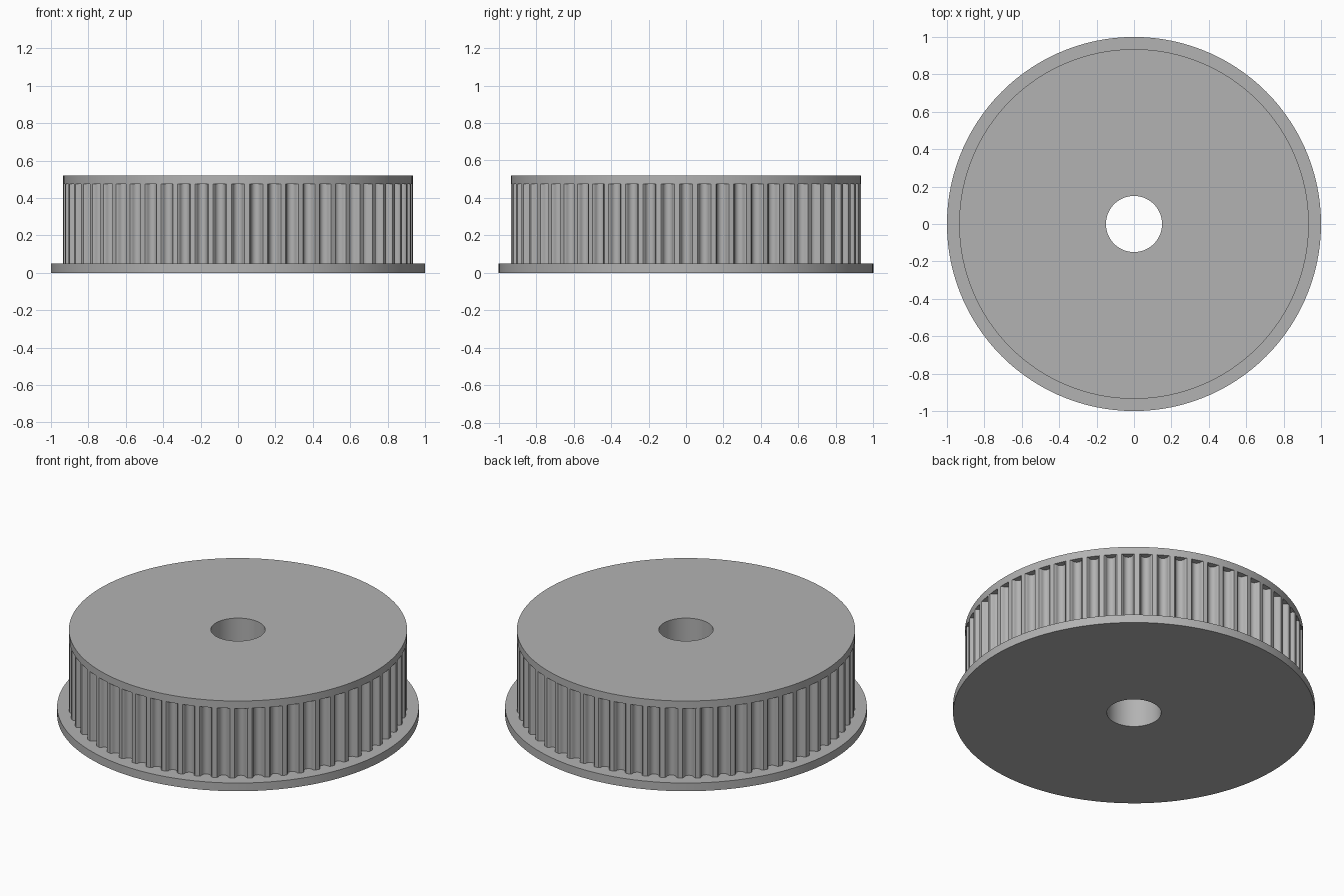
import bpy, bmesh, math

cube = bpy.data.objects.get("Cube")
if cube:
    bpy.data.objects.remove(cube)

TEETH = 60
BORE = 0.15
RIM = 0.935

grey = bpy.data.materials.new("plain grey")
grey.use_nodes = True
colour = (0.45, 0.45, 0.45, 1)
grey.diffuse_color = colour
grey.node_tree.nodes["Principled BSDF"].inputs["Base Color"].default_value = colour


def circle(radius, count=120):
    return [(radius, math.tau * i / count) for i in range(count)]


def toothed_outline():
    """Polar outline with one rounded belt groove per tooth."""
    half = [(0.036, 0), (0.032, 0.004)]
    for k in range(5):
        a = math.pi / 2 * k / 4
        half.append((0.0275 * math.cos(a), 0.0097 + 0.0275 * math.sin(a)))
    groove = [(-w, d) for w, d in half] + [(w, d) for w, d in half[-2::-1]]
    return [(RIM - d, math.tau * i / TEETH + w / RIM)
            for i in range(TEETH) for w, d in groove]


def bored_prism(name, outline, z0, z1):
    """Extrude a polar outline with a round hole through its middle."""
    bm = bmesh.new()

    def ring(points, z):
        return [bm.verts.new((r * math.cos(a), r * math.sin(a), z)) for r, a in points]

    hole = [(BORE, a) for r, a in outline]
    loops = [ring(outline, z0), ring(outline, z1), ring(hole, z1), ring(hole, z0)]
    n = len(outline)
    for k in range(4):
        low, high = loops[k], loops[(k + 1) % 4]
        for i in range(n):
            j = (i + 1) % n
            bm.faces.new((low[i], low[j], high[j], high[i]))
    bmesh.ops.recalc_face_normals(bm, faces=bm.faces)
    mesh = bpy.data.meshes.new(name)
    bm.to_mesh(mesh)
    bm.free()
    mesh.materials.append(grey)
    obj = bpy.data.objects.new(name, mesh)
    bpy.context.collection.objects.link(obj)
    bpy.ops.object.select_all(action="DESELECT")
    obj.select_set(True)
    bpy.context.view_layer.objects.active = obj
    bpy.ops.object.shade_smooth_by_angle(angle=math.radians(30))
    return obj


# Wide base flange, grooved belt drum and plain top rim
bored_prism("base_flange", circle(1.0), 0, 0.05)
bored_prism("toothed_drum", toothed_outline(), 0.05, 0.475)
bored_prism("top_rim", circle(RIM), 0.475, 0.52)
